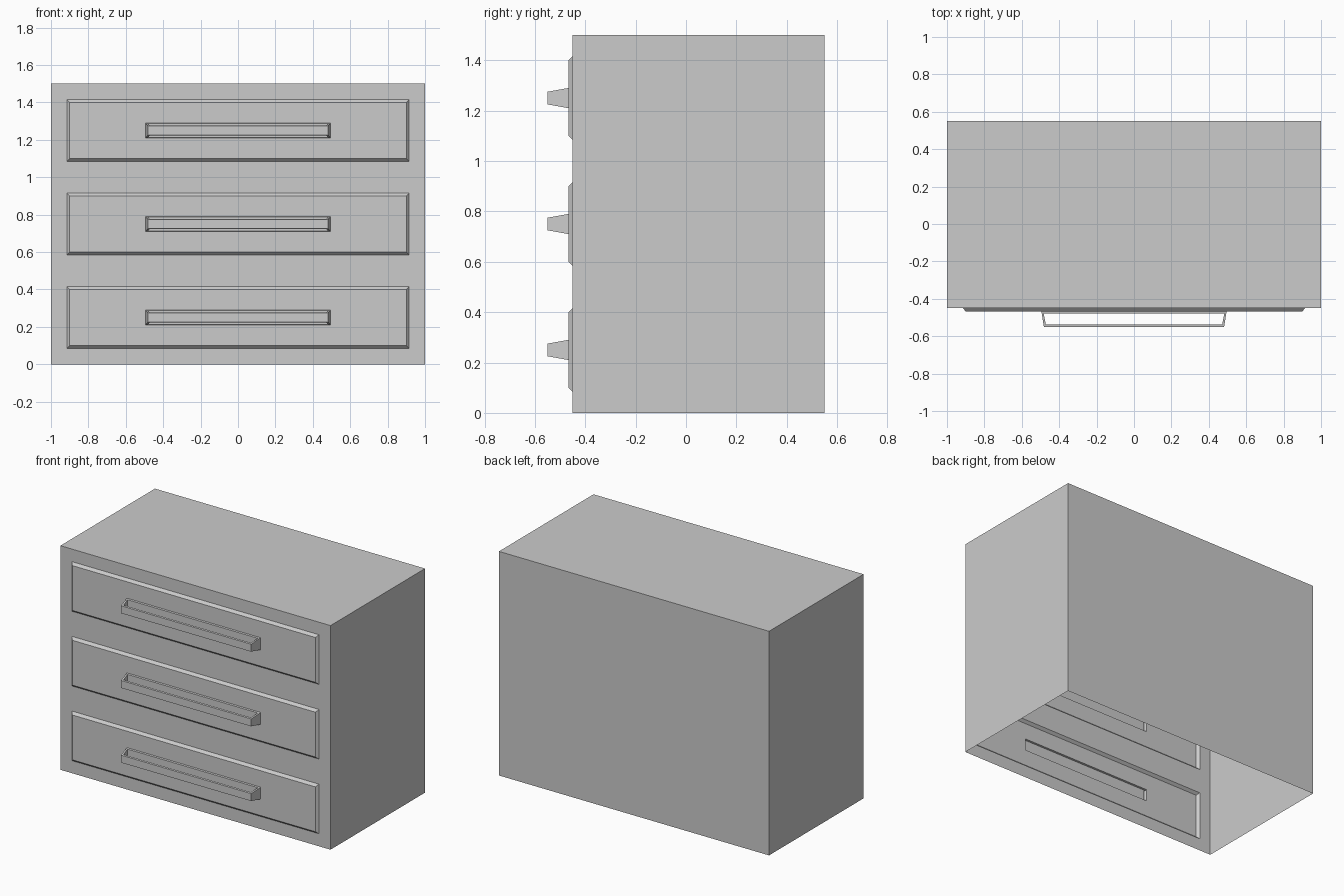
import bpy

if "Cube" in bpy.data.objects:
    bpy.data.objects.remove(bpy.data.objects["Cube"])

CENTRES = (0.25, 0.75, 1.25)
FRONT, BACK, FACE, TIP = -0.45, 0.55, -0.467, -0.55


def ring(hw, z0, z1, y):
    """Rectangle facing the front, counter-clockwise seen from -y."""
    return [(-hw, y, z0), (hw, y, z0), (hw, y, z1), (-hw, y, z1)]


def bridge(a, b, skip=()):
    """Quads joining two four-point rings."""
    return [(a[i], a[(i + 1) % 4], b[(i + 1) % 4], b[i])
            for i in range(4) if i not in skip]


def make(name, faces):
    """Object from a list of faces given as points, shared points welded."""
    index = {}
    polys = []
    for f in faces:
        polys.append([index.setdefault(tuple(round(c, 5) for c in p), len(index))
                      for p in f])
    mesh = bpy.data.meshes.new(name)
    mesh.from_pydata(list(index), [], polys)
    mesh.update()
    obj = bpy.data.objects.new(name, mesh)
    bpy.context.collection.objects.link(obj)
    return obj


# carcass: thin shell, open underneath and behind each drawer
faces = []
for n, c in enumerate(CENTRES):
    outer = ring(1, c - 0.25, c + 0.25, FRONT)
    rear = ring(1, c - 0.25, c + 0.25, BACK)
    faces += bridge(outer, ring(0.915, c - 0.166, c + 0.166, FRONT))
    faces += bridge(rear, outer, skip=(0,) if n == 2 else (0, 2))
    faces.append(rear[::-1])
make("carcass", faces)

for n, c in enumerate(CENTRES, 1):
    # drawer front: bevelled raised panel, open where the handle grows out
    rim = ring(0.915, c - 0.166, c + 0.166, FRONT)
    panel = ring(0.9, c - 0.15, c + 0.15, FACE)
    base = ring(0.495, c - 0.04, c + 0.04, FACE)
    make(f"drawer_front_{n}", bridge(rim, panel) + bridge(panel, base))

    # handle: hollow tapered bar with a slot running through it vertically
    tip = ring(0.482, c - 0.025, c + 0.025, TIP)
    faces = bridge(base, tip, skip=(0, 2)) + [tip]

    def slot(side):
        pts = []
        for x, y in ((0.483, -0.479), (-0.483, -0.479), (-0.471, -0.538), (0.471, -0.538)):
            h = 0.04 - 0.015 * (FACE - y) / (FACE - TIP)
            pts.append((x, y, c + side * h))
        return pts

    top, bottom = slot(1), slot(-1)
    faces += bridge([base[2], base[3], tip[3], tip[2]], top)
    faces += bridge([base[0], base[1], tip[1], tip[0]],
                    [bottom[1], bottom[0], bottom[3], bottom[2]])
    faces += bridge(top, bottom)
    make(f"handle_{n}", faces)
